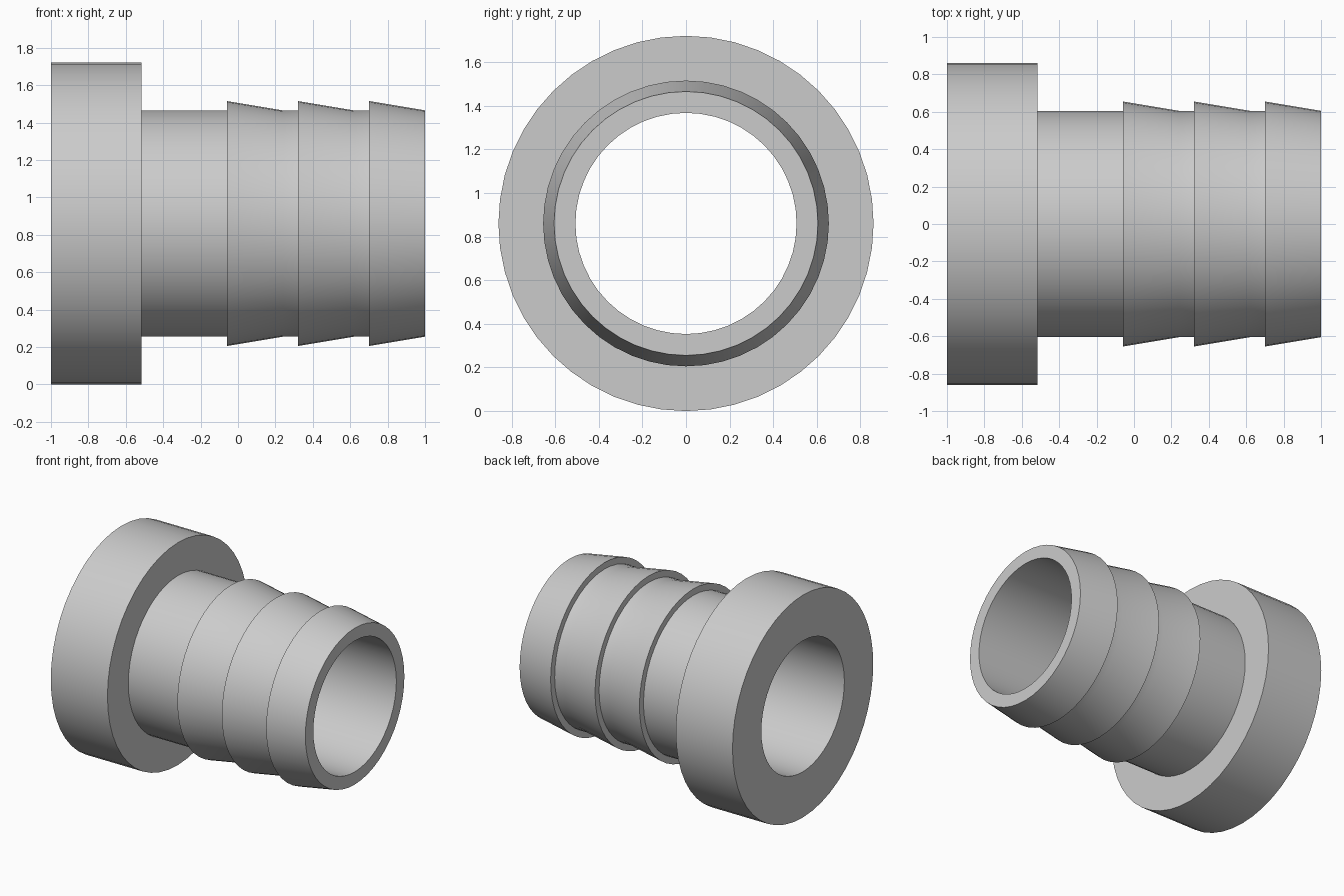
import bpy
import bmesh
import math
from mathutils import Matrix

cube = bpy.data.objects.get("Cube")
if cube:
    bpy.data.objects.remove(cube, do_unlink=True)

SEGMENTS = 48
COLLAR, BODY, RIDGE, BORE = 0.86, 0.605, 0.655, 0.507
COLLAR_END = -0.515

# Plain grey material
grey = bpy.data.materials.new("plain grey")
grey.use_nodes = True
colour = (0.6, 0.6, 0.6, 1)
grey.diffuse_color = colour
grey.node_tree.nodes["Principled BSDF"].inputs["Base Color"].default_value = colour

# Half section: bore, collar, plain neck, then three sawtooth barbs
profile = [(1, BORE), (-1, BORE), (-1, COLLAR), (COLLAR_END, COLLAR), (COLLAR_END, BODY)]
for start in (-0.06, 0.32, 0.7):
    profile += [(start, BODY), (start, RIDGE), (start + 0.3, BODY)]

# Revolve the closed section around the x axis
bm = bmesh.new()
verts = [bm.verts.new((x, 0, r)) for x, r in profile]
edges = [bm.edges.new((a, b)) for a, b in zip(verts, verts[1:] + verts[:1])]
bmesh.ops.spin(bm, geom=verts + edges, cent=(0, 0, 0), axis=(1, 0, 0),
               angle=math.tau, steps=SEGMENTS, use_merge=True)
bmesh.ops.remove_doubles(bm, verts=bm.verts, dist=0.0001)
bmesh.ops.recalc_face_normals(bm, faces=bm.faces)
bmesh.ops.transform(bm, matrix=Matrix.Translation((0, 0, COLLAR)), verts=bm.verts)

mesh = bpy.data.meshes.new("barbed_hose_fitting")
bm.to_mesh(mesh)
bm.free()
mesh.materials.append(grey)
fitting = bpy.data.objects.new("barbed_hose_fitting", mesh)
bpy.context.collection.objects.link(fitting)

# Smooth round walls, crisp rims
bpy.ops.object.select_all(action="DESELECT")
fitting.select_set(True)
bpy.context.view_layer.objects.active = fitting
bpy.ops.object.shade_smooth_by_angle(angle=math.radians(30))
